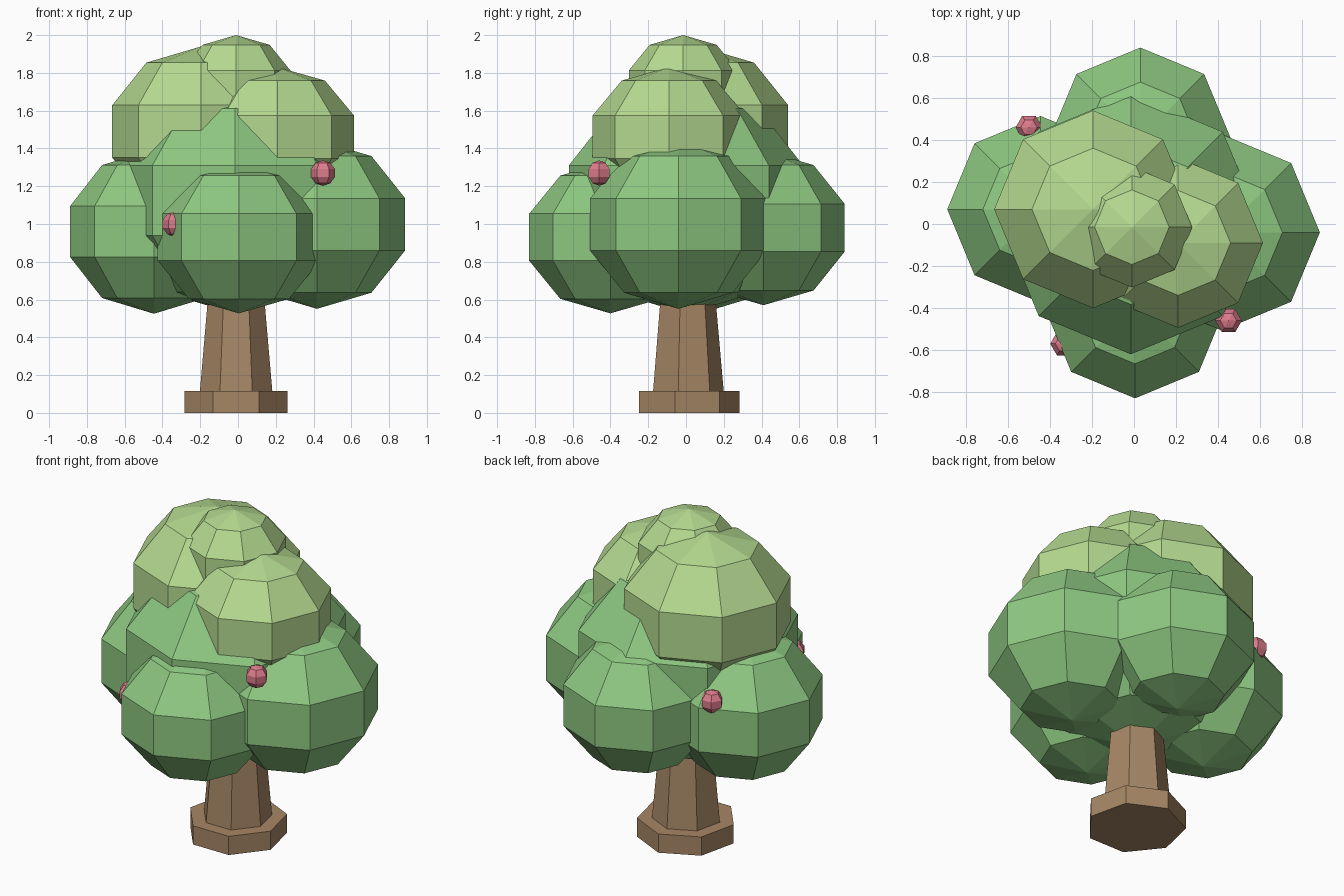
import bpy
from math import pi

if "Cube" in bpy.data.objects:
    bpy.data.objects.remove(bpy.data.objects["Cube"])


def material(name, rgb):
    m = bpy.data.materials.new(name)
    m.diffuse_color = (*rgb, 1)
    m.use_nodes = True
    m.node_tree.nodes["Principled BSDF"].inputs["Base Color"].default_value = m.diffuse_color
    return m


BARK = material("bark", (0.38, 0.24, 0.13))
LEAF = material("leaf", (0.27, 0.58, 0.22))
LIGHT_LEAF = material("light_leaf", (0.46, 0.70, 0.28))
FRUIT = material("fruit", (0.72, 0.20, 0.26))


def finish(name, mat):
    ob = bpy.context.object
    ob.name = name
    ob.data.materials.append(mat)
    return ob


def ball(name, loc, r, rz, mat, segments=8, turn=0.0):
    bpy.ops.mesh.primitive_uv_sphere_add(segments=segments, ring_count=5, radius=1,
                                         location=loc, rotation=(0, 0, turn))
    finish(name, mat).scale = (r, r, rz)


def post(name, r1, r2, z0, z1):
    # Seven-sided, one corner pointing to the back
    bpy.ops.mesh.primitive_cone_add(vertices=7, radius1=r1, radius2=r2, depth=z1 - z0,
                                    location=(-0.01, 0.003, (z0 + z1) / 2))
    ob = finish(name, BARK)
    first = max(ob.data.vertices, key=lambda v: v.co.y).co
    if abs(first.x) > 1e-3:
        ob.rotation_euler.z = pi / 2


# Trunk and its foot
post("trunk_base", 0.28, 0.28, 0, 0.115)
post("trunk", 0.205, 0.136, 0.02, 0.8)

# Lower crown
ball("crown_core", (-0.015, 0, 1.125), 0.652, 0.60, LEAF)
ball("crown_front", (0.005, -0.40, 0.93), 0.452, 0.403, LEAF)
ball("crown_back", (0.03, 0.41, 0.98), 0.452, 0.41, LEAF)
ball("crown_left", (-0.445, 0.07, 0.96), 0.467, 0.435, LEAF)
ball("crown_right", (0.418, -0.04, 0.998), 0.491, 0.447, LEAF)

# Upper crown
ball("crown_upper_left", (-0.195, 0.07, 1.49), 0.495, 0.45, LIGHT_LEAF)
ball("crown_upper_right", (0.21, -0.09, 1.46), 0.425, 0.37, LIGHT_LEAF)
ball("crown_top", (-0.01, -0.015, 1.73), 0.302, 0.27, LIGHT_LEAF)

# Fruits
for i, loc in enumerate([(0.45, -0.46, 1.27), (-0.5, 0.46, 1.13), (-0.335, -0.57, 1.0)]):
    ball(f"fruit_{i + 1}", loc, 0.067, 0.067, FRUIT, 6, pi / 2)
